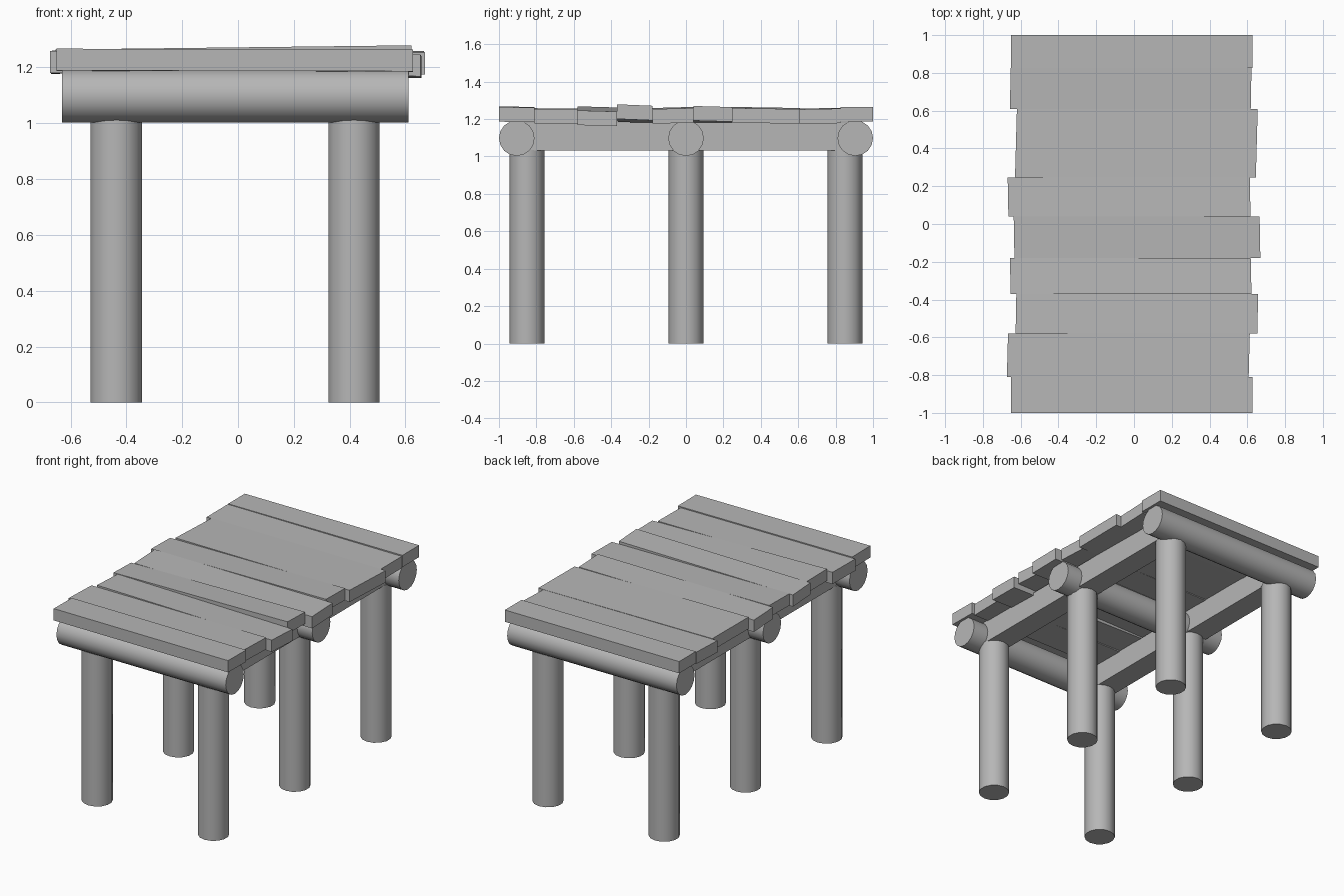
import bpy, math

if "Cube" in bpy.data.objects:
    bpy.data.objects.remove(bpy.data.objects["Cube"])

# Dark grey shared by every part
grey = bpy.data.materials.new("dark_grey")
grey.diffuse_color = (0.47, 0.47, 0.47, 1)
grey.use_nodes = True
grey.node_tree.nodes["Principled BSDF"].inputs["Base Color"].default_value = grey.diffuse_color


def cylinder(name, radius, length, location, sides, rotation=(0, 0, 0)):
    bpy.ops.mesh.primitive_cylinder_add(vertices=sides, radius=radius, depth=length,
                                        location=location, rotation=rotation)
    ob = bpy.context.object
    ob.name = name
    ob.data.materials.append(grey)
    bpy.ops.object.shade_smooth_by_angle(angle=math.radians(40))


def box(name, verts):
    # verts: four bottom corners, then four top corners, both counter-clockwise
    faces = [(3, 2, 1, 0), (4, 5, 6, 7)]
    faces += [(i, (i + 1) % 4, (i + 1) % 4 + 4, i + 4) for i in range(4)]
    me = bpy.data.meshes.new(name)
    me.from_pydata(verts, [], faces)
    me.materials.append(grey)
    bpy.context.collection.objects.link(bpy.data.objects.new(name, me))


mid_x = -0.01

# Six round legs
for y in (-0.85, 0.0, 0.85):
    for side in (-1, 1):
        cylinder("leg", 0.094, 1.035, (mid_x + side * 0.426, y, 0.5175), 14)

# Three round cross beams
for y in (-0.905, 0.0, 0.905):
    cylinder("cross_beam", 0.095, 1.24, (mid_x, y, 1.098), 16, (0, math.pi / 2, 0))

# Two square stringers running along the length
for side in (-1, 1):
    a, b = sorted((mid_x + side * 0.36, mid_x + side * 0.51))
    box("stringer", [(x, y, z) for z in (1.033, 1.182)
                     for x, y in ((a, -0.9), (b, -0.9), (b, 0.9), (a, 0.9))])

# Uneven deck planks: y start, y end, left x, right x, left top, right top, skew, tilt
planks = [
    (-1.00, -0.81, -0.65, 0.627, 1.266, 1.263, 0.000, 0.001),
    (-0.81, -0.58, -0.67, 0.610, 1.257, 1.254, 0.003, 0.001),
    (-0.58, -0.37, -0.625, 0.655, 1.265, 1.243, 0.002, 0.003),
    (-0.37, -0.18, -0.655, 0.620, 1.260, 1.275, -0.002, 0.004),
    (-0.18, 0.04, -0.635, 0.667, 1.262, 1.256, -0.002, -0.003),
    (0.04, 0.245, -0.667, 0.615, 1.258, 1.267, -0.002, 0.003),
    (0.245, 0.61, -0.625, 0.650, 1.262, 1.256, 0.005, 0.003),
    (0.61, 0.825, -0.655, 0.620, 1.258, 1.254, 0.002, -0.002),
    (0.825, 1.00, -0.65, 0.627, 1.264, 1.264, 0.000, 0.000),
]
for y0, y1, xl, xr, zl, zr, skew, tilt in planks:
    corners = ((xl - skew, y0, zl + tilt), (xr - skew, y0, zr + tilt),
               (xr + skew, y1, zr - tilt), (xl + skew, y1, zl - tilt))
    box("deck_plank", [(x, y, z - t) for t in (0.078, 0) for x, y, z in corners])
